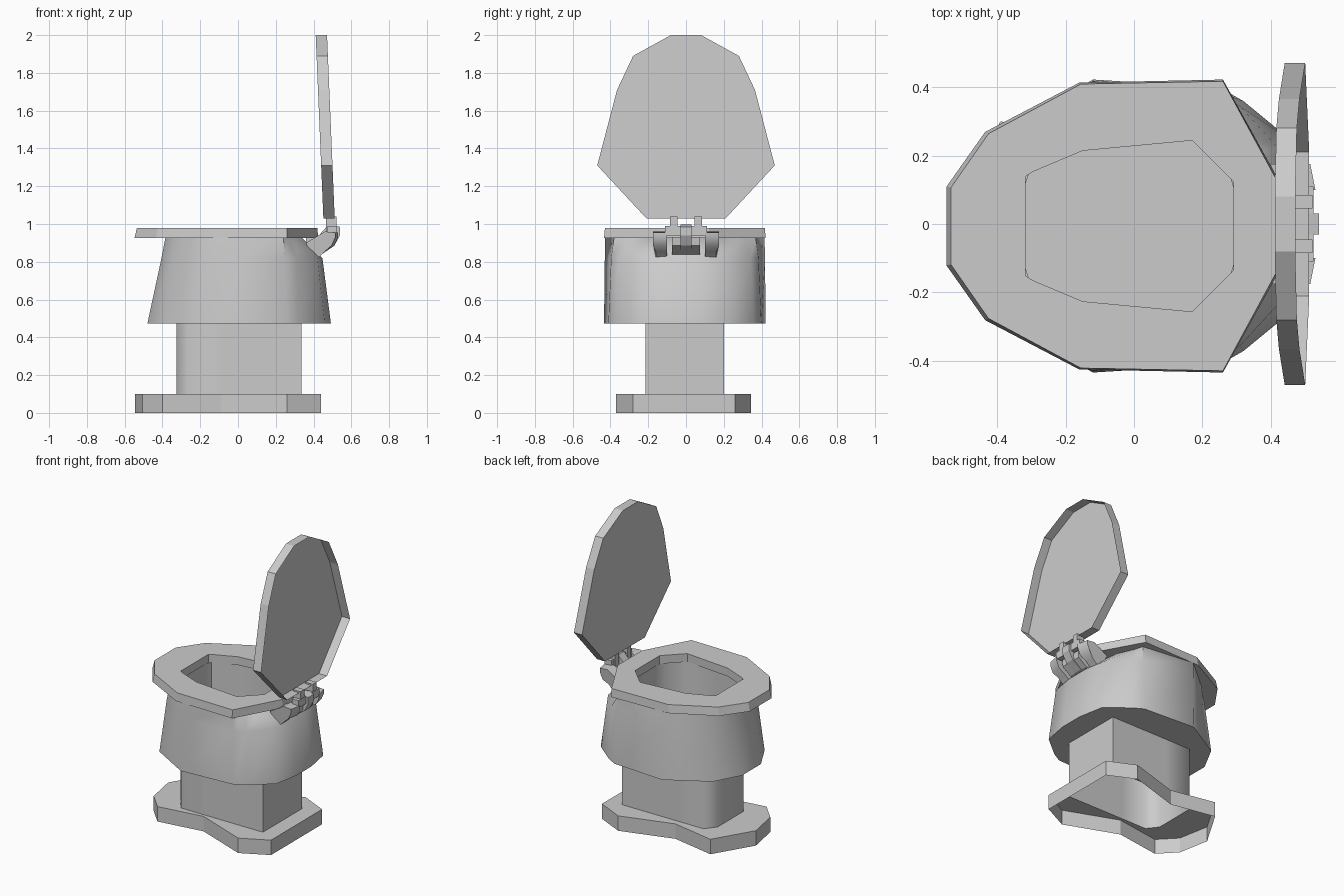
import bpy, bmesh, math

if "Cube" in bpy.data.objects:
    bpy.data.objects.remove(bpy.data.objects["Cube"])


def finish(name, bm, smooth=None):
    bmesh.ops.recalc_face_normals(bm, faces=bm.faces)
    me = bpy.data.meshes.new(name)
    bm.to_mesh(me)
    bm.free()
    ob = bpy.data.objects.new(name, me)
    bpy.context.collection.objects.link(ob)
    if smooth:
        bpy.ops.object.select_all(action='DESELECT')
        bpy.context.view_layer.objects.active = ob
        ob.select_set(True)
        bpy.ops.object.shade_smooth_by_angle(angle=math.radians(smooth))
    return ob


def loft(name, rings, cap_first=False, cap_last=False, closed=False, smooth=None):
    """Skin matching rings of 3D points with quads."""
    bm = bmesh.new()
    vs = [[bm.verts.new(p) for p in r] for r in rings]
    n = len(rings[0])
    pairs = list(zip(vs, vs[1:])) + ([(vs[-1], vs[0])] if closed else [])
    for a, b in pairs:
        for i in range(n):
            j = (i + 1) % n
            bm.faces.new((a[i], a[j], b[j], b[i]))
    if cap_first:
        bm.faces.new(vs[0])
    if cap_last:
        bm.faces.new(vs[-1])
    return finish(name, bm, smooth)


def at_z(pts, z):
    return [(x, y, z) for x, y in pts]


def mirrored(half, mid=-.006):
    """Complete an outline across the centre line."""
    return [(x, mid + y) for x, y in half] + [(x, mid - y) for x, y in reversed(half)]


def extrude_y(name, profile, y0, y1):
    """Solid from an xz profile running between two y positions."""
    return loft(name, [[(x, y0, z) for x, z in profile], [(x, y1, z) for x, z in profile]], True, True)


def box(name, x0, x1, y0, y1, z0, z1):
    return extrude_y(name, [(x0, z0), (x1, z0), (x1, z1), (x0, z1)], y0, y1)


# Foot: waisted slab, open underneath, with a hole for the column
foot = [(-.4, -.28), (-.09, -.235), (.26, -.37), (.44, -.28), (.44, .26),
        (.26, .345), (-.09, .24), (-.39, .3), (-.545, .04), (-.505, -.17)]
column = [(-.27, -.215), (-.09, -.215), (.2, -.215), (.335, -.215), (.335, .2),
          (.2, .2), (-.09, .2), (-.27, .2), (-.325, .13), (-.325, -.145)]
loft("foot", [at_z(foot, 0), at_z(foot, .1), at_z(column, .1)])

# Column: rounded towards the bowl's nose, square at the hinge end
loft("column", [at_z(column, .1), at_z(column, .48)], smooth=65)

# Bowl: flared outside, scooped back, hollow inside
bottom = mirrored([(-.48, -.1), (-.385, -.275), (-.12, -.428), (.25, -.405), (.32, -.365), (.46, -.25), (.492, -.08)])
shoulder = mirrored([(-.405, -.1), (-.345, -.255), (-.12, -.424), (.25, -.39), (.31, -.35), (.42, -.23), (.447, -.08)])
rim = mirrored([(-.385, -.1), (-.33, -.245), (-.12, -.422), (.24, -.375), (.26, -.31), (.31, -.2), (.34, -.08)])
well = mirrored([(-.325, -.1), (-.305, -.16), (-.15, -.23), (.17, -.255), (.21, -.225), (.275, -.165), (.3, -.08)])
loft("bowl", [at_z(bottom, .472), at_z(shoulder, .82), at_z(rim, .925),
              at_z(well, .925), at_z(well, .5)], True, True, smooth=45)

# Seat: faceted ring
seat_low = mirrored([(-.548, -.115), (-.435, -.275), (-.16, -.419), (.26, -.428), (.425, -.13)])
seat_top = mirrored([(-.535, -.112), (-.425, -.27), (-.155, -.415), (.26, -.423), (.42, -.128)])
hole = mirrored([(-.317, -.145), (-.297, -.158), (-.15, -.22), (.17, -.25), (.29, -.13)])
loft("seat", [at_z(seat_low, .925), at_z(seat_top, .98), at_z(hole, .98), at_z(hole, .925)], closed=True)

# Lid: shallow tray standing open, its hollow side facing backwards
lid_half = [(-.21, 1.03), (-.47, 1.31), (-.365, 1.71), (-.28, 1.89), (-.08, 2.0)]
lid = [(y, z) for y, z in lid_half] + [(-y, z) for y, z in reversed(lid_half)]


def lean(z):
    return .482 - (z - 1.03) * .042


loft("lid", [[(lean(z) + s, y, z) for y, z in lid] for s in (-.03, .03)], cap_first=True)

# Hinge: curved side arms, bracket, block barrel and lid knuckles
arm = [(.4, .8), (.435, .83), (.46, .855), (.51, .885), (.53, .93), (.53, .955), (.46, .96), (.41, .93), (.36, .9)]
for side, s in (("left", -1), ("right", 1)):
    inner = [(x, s * .1, z) for x, z in arm]
    outer = [(x - (.015 if x > .5 else 0), s * (.175 if z > .87 else .16), z) for x, z in arm]
    loft("hinge_arm_" + side, [inner, outer], True, True, smooth=40)
    box("lid_knuckle_" + side, .465, .522, s * .045, s * .085, .94, 1.04)
    box("barrel_" + side, .475, .525, s * .03, s * .11, .94, .99)
extrude_y("hinge_bracket", [(.36, .84), (.445, .84), (.51, .885), (.54, .94), (.54, .985), (.48, .998), (.42, .93)], -.03, .03)
extrude_y("hinge_base", [(.36, .82), (.44, .84), (.5, .885), (.505, .93), (.36, .93)], -.075, .075)
